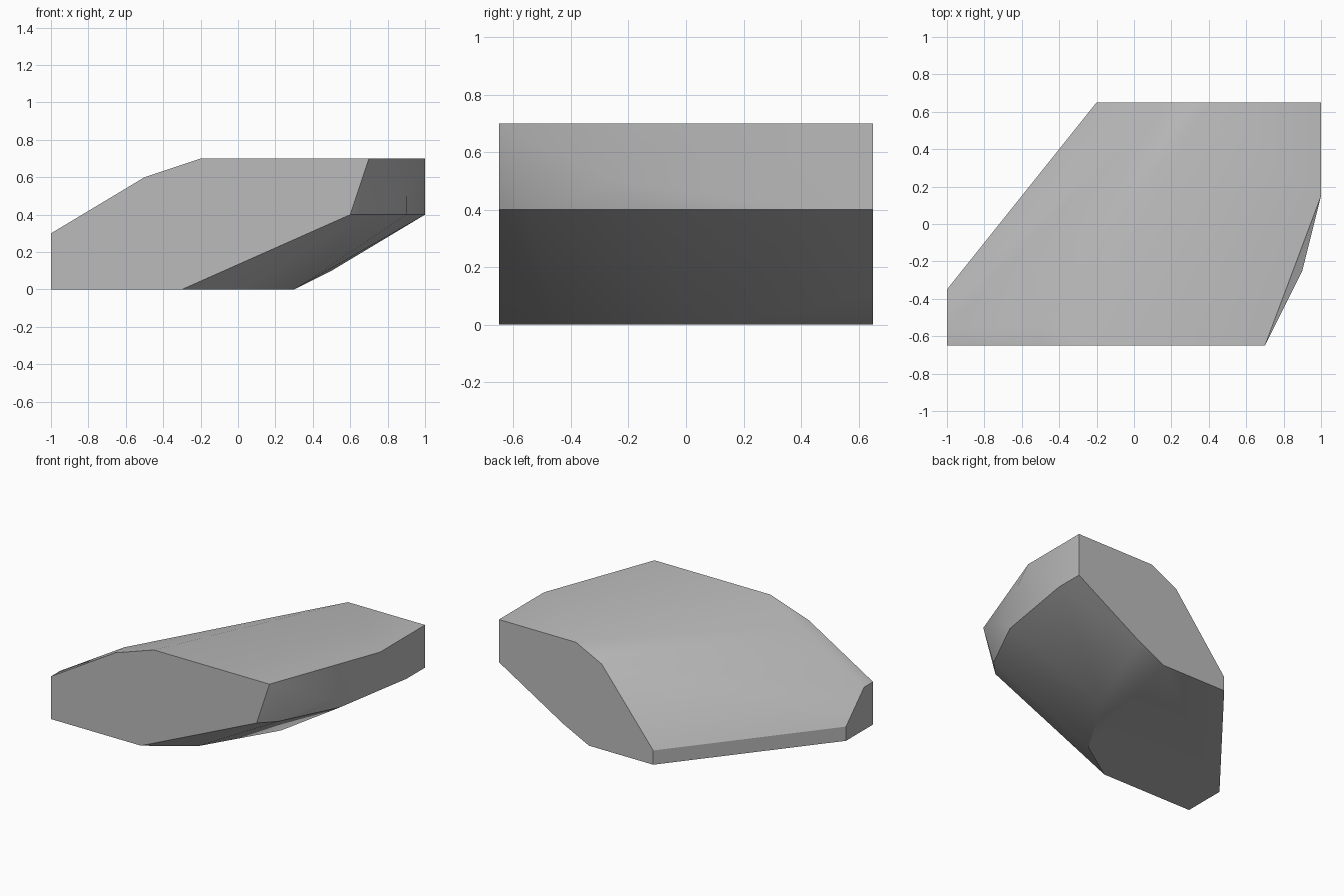
import bpy
import bmesh
import math

# Overall limits of the rock block
LEFT, RIGHT = -1.0, 1.0
FRONT, BACK = -0.65, 0.65
BASE, CREST, LEDGE = 0.0, 0.7, 0.4


def make_material(name, colour):
    material = bpy.data.materials.new(name)
    material.use_nodes = True
    material.diffuse_color = colour
    shader = next(n for n in material.node_tree.nodes if n.type == "BSDF_PRINCIPLED")
    shader.inputs["Base Color"].default_value = colour
    shader.inputs["Roughness"].default_value = 0.8
    return material


def on_plane(profile, y):
    """Stand an (x, z) outline upright at depth y."""
    return [(x, y, z) for x, z in profile]


def at_height(outline, z):
    """Lay an (x, y) outline flat at height z."""
    return [(x, y, z) for x, y in outline]


def faceted_solid(name, points, material, smooth_angle):
    """Wrap the corner points in a closed faceted skin."""
    bm = bmesh.new()
    for point in points:
        bm.verts.new(point)
    hull = bmesh.ops.convex_hull(bm, input=bm.verts)
    spare = {g for g in hull["geom_interior"] + hull["geom_unused"]
             if isinstance(g, bmesh.types.BMVert) and not g.link_faces}
    bmesh.ops.delete(bm, geom=list(spare), context="VERTS")
    bmesh.ops.dissolve_limit(bm, angle_limit=math.radians(0.5),
                             verts=bm.verts, edges=bm.edges)
    bmesh.ops.recalc_face_normals(bm, faces=bm.faces)
    mesh = bpy.data.meshes.new(name)
    bm.to_mesh(mesh)
    bm.free()
    mesh.materials.append(material)
    solid = bpy.data.objects.new(name, mesh)
    bpy.context.collection.objects.link(solid)
    bpy.ops.object.select_all(action="DESELECT")
    solid.select_set(True)
    bpy.context.view_layer.objects.active = solid
    bpy.ops.object.shade_smooth_by_angle(angle=math.radians(smooth_angle))
    return solid


default_cube = bpy.data.objects.get("Cube")
if default_cube:
    bpy.data.objects.remove(default_cube, do_unlink=True)

# Flat cut ends of the block
front_end = [(LEFT, BASE), (LEFT, 0.3), (-0.5, 0.6), (-0.2, CREST),
             (0.7, CREST), (0.6, LEDGE), (-0.3, BASE)]
back_end = [(-0.2, BASE), (-0.2, 0.1), (0.2, 0.6), (0.4, CREST),
            (RIGHT, CREST), (RIGHT, LEDGE), (0.5, 0.1), (0.3, BASE)]

# Corners between the ends, from the base up to the crest
base_corners = [(LEFT, -0.35), (0.0, -0.45), (0.3, 0.05)]
ledge_corners = [(0.7, -0.55), (0.9, -0.15), (RIGHT, 0.45)]
bulge_corner = [(0.9, -0.25)]
left_foot = [(LEFT, -0.35)]
left_brow = [(LEFT, -0.55)]
left_shoulder = [(-0.5, -0.55)]
crest_corner = [(RIGHT, 0.15)]

corners = (on_plane(front_end, FRONT) + on_plane(back_end, BACK)
           + at_height(base_corners, BASE) + at_height(ledge_corners, LEDGE)
           + at_height(left_foot, 0.1) + at_height(left_brow, 0.3)
           + at_height(bulge_corner, 0.5) + at_height(left_shoulder, 0.6)
           + at_height(crest_corner, CREST))

stone_grey = make_material("stone grey", (0.5, 0.5, 0.5, 1.0))
faceted_solid("rock_block", corners, stone_grey, smooth_angle=30)
